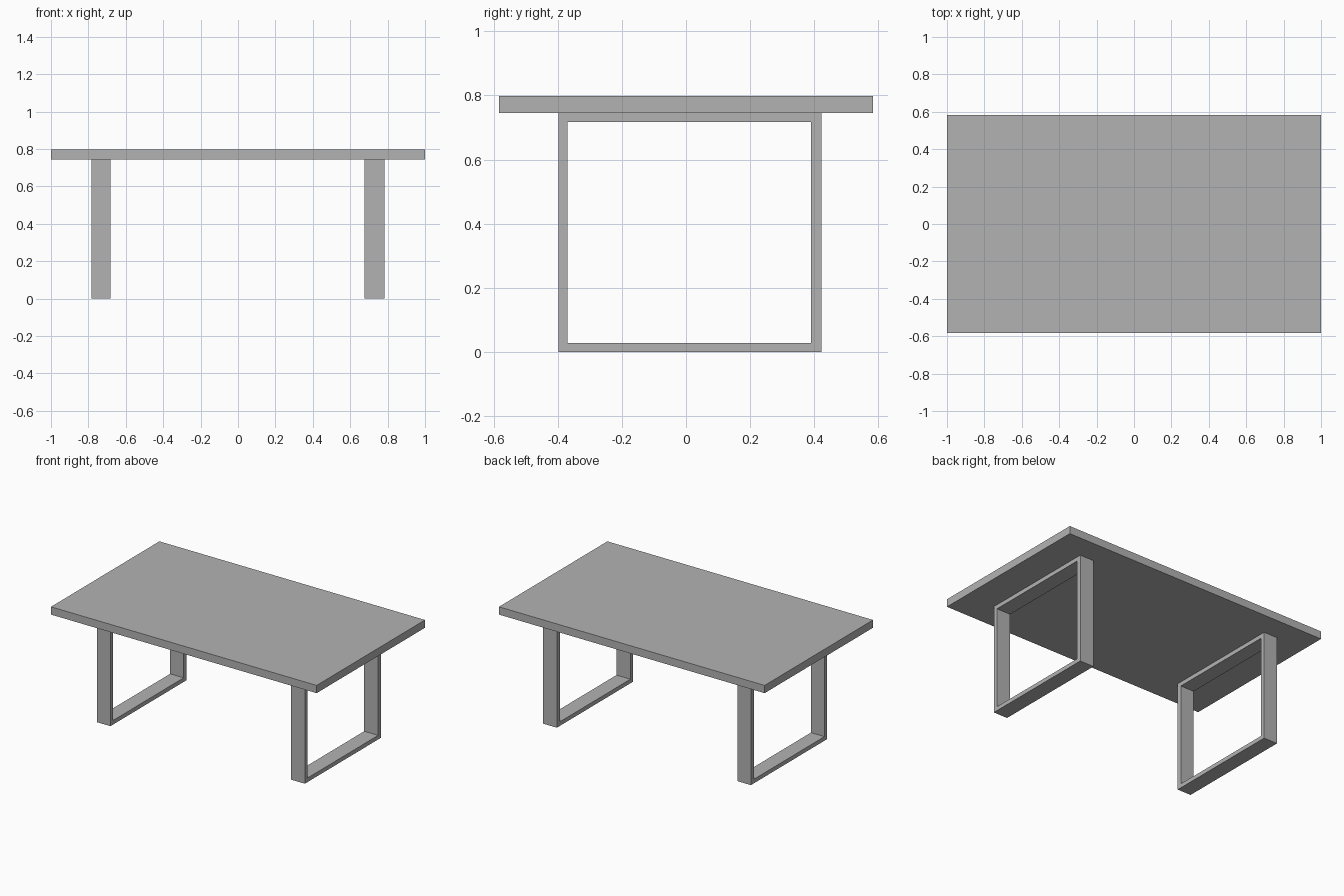
import bpy
import bmesh

cube = bpy.data.objects.get("Cube")
if cube:
    bpy.data.objects.remove(cube, do_unlink=True)

grey = bpy.data.materials.new("plain grey")
grey.use_nodes = True
colour = (0.45, 0.45, 0.45, 1)
grey.diffuse_color = colour
grey.node_tree.nodes["Principled BSDF"].inputs["Base Color"].default_value = colour


def add_object(name, bm):
    bmesh.ops.recalc_face_normals(bm, faces=bm.faces)
    mesh = bpy.data.meshes.new(name)
    bm.to_mesh(mesh)
    bm.free()
    mesh.materials.append(grey)
    obj = bpy.data.objects.new(name, mesh)
    bpy.context.collection.objects.link(obj)


def rectangle(x, y0, y1, z0, z1):
    return [(x, y0, z0), (x, y1, z0), (x, y1, z1), (x, y0, z1)]


def slab(name, x0, x1, *rect):
    bm = bmesh.new()
    face = bm.faces.new([bm.verts.new(p) for p in rectangle(x0, *rect)])
    extrude(bm, [face], x1 - x0)
    add_object(name, bm)


def extrude(bm, faces, width):
    result = bmesh.ops.extrude_face_region(bm, geom=faces, use_keep_orig=True)
    verts = [g for g in result["geom"] if isinstance(g, bmesh.types.BMVert)]
    bmesh.ops.translate(bm, verts=verts, vec=(width, 0, 0))


def leg_frame(name, x0, x1, outer, inner):
    # Ring of four mitred faces, extruded across the leg width
    bm = bmesh.new()
    a = [bm.verts.new(p) for p in rectangle(x0, *outer)]
    b = [bm.verts.new(p) for p in rectangle(x0, *inner)]
    ring = []
    for i in range(4):
        j = (i + 1) % 4
        ring.append(bm.faces.new((a[i], a[j], b[j], b[i])))
    extrude(bm, ring, x1 - x0)
    # Merge the mitres into flat, seamless sides
    bmesh.ops.recalc_face_normals(bm, faces=bm.faces)
    add_object(name, bm)


# Table top
slab("table_top", -1, 1, -0.583, 0.583, 0.745, 0.798)

# Rectangular loop legs
outer = (-0.398, 0.422, 0, 0.745)
inner = (-0.369, 0.39, 0.028, 0.717)
leg_frame("right_leg_frame", -0.784, -0.682, outer, inner)
leg_frame("left_leg_frame", 0.677, 0.782, outer, inner)
